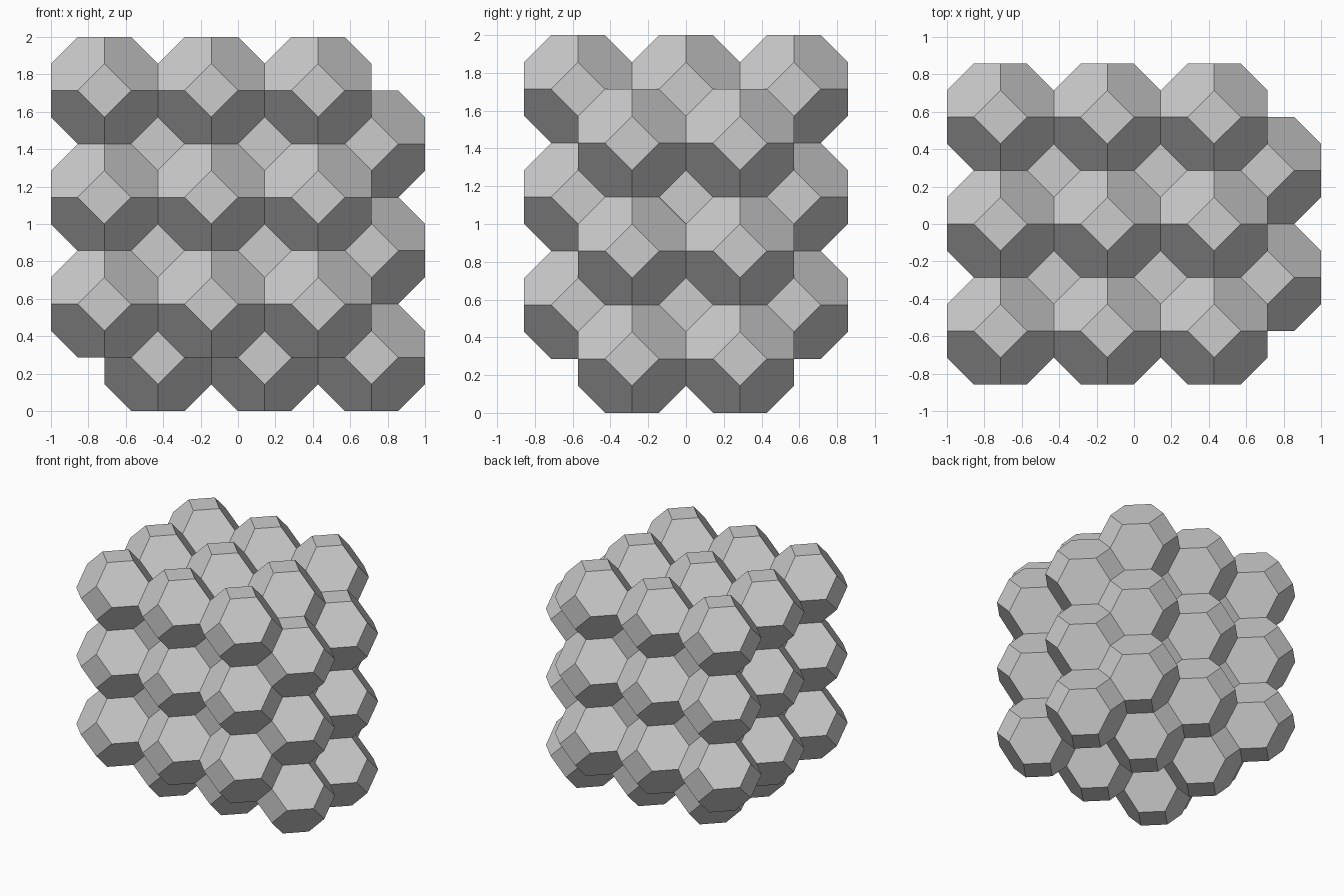
import bpy, bmesh
from itertools import permutations, product
from math import radians

if "Cube" in bpy.data.objects:
    bpy.data.objects.remove(bpy.data.objects["Cube"])

A = 4 / 7          # lattice spacing = cell width
U = A / 4          # truncated octahedron unit

# One cell: hull of all permutations of (0, +-1, +-2)
pts = {tuple(s * v for s, v in zip(sg, p))
       for p in permutations((0, 1, 2)) for sg in product((-1, 1), repeat=3)}
bm = bmesh.new()
for p in sorted(pts):
    bm.verts.new([c * U for c in p])
bmesh.ops.convex_hull(bm, input=bm.verts)
bmesh.ops.dissolve_limit(bm, angle_limit=radians(2), verts=bm.verts, edges=bm.edges)
bmesh.ops.recalc_face_normals(bm, faces=bm.faces)
mesh = bpy.data.meshes.new("honeycomb_cell")
bm.to_mesh(mesh)
bm.free()


def cell_block(name, counts, start):
    """Grid of cells sharing one mesh, starting at the lowest corner centre."""
    for idx in product(*map(range, counts)):
        ob = bpy.data.objects.new(name, mesh)
        ob.location = [s + A * i for s, i in zip(start, idx)]
        bpy.context.collection.objects.link(ob)


# Main cubic lattice of cells
cell_block("main_cell", (3, 3, 3), (-1 + A / 2, -A, A))
# Cells nested in the gaps, half a step along each axis
cell_block("nested_cell", (3, 2, 3), (-1 + A, -A / 2, A / 2))
